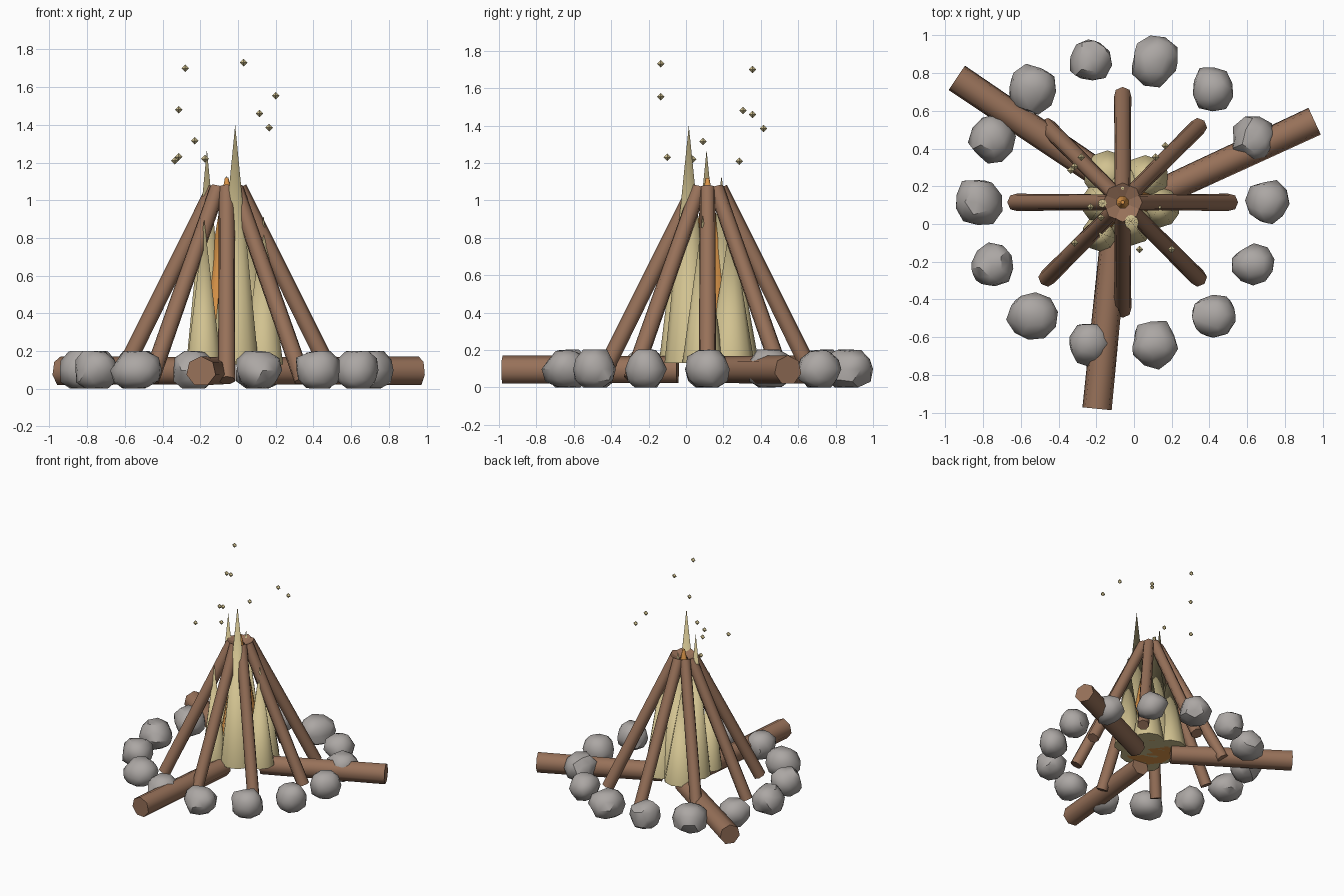
import bpy, bmesh, math, random
from mathutils import Vector

random.seed(4)
cube = bpy.data.objects.get("Cube")
if cube:
    bpy.data.objects.remove(cube)

FIRE = Vector((-0.06, 0.115, 0))  # middle of the fire


def material(name, rgb):
    m = bpy.data.materials.new(name)
    m.use_nodes = True
    m.diffuse_color = (*rgb, 1)
    m.node_tree.nodes["Principled BSDF"].inputs["Base Color"].default_value = (*rgb, 1)
    return m


BARK = material("bark brown", (0.31, 0.165, 0.10))
STONE = material("stone grey", (0.41, 0.385, 0.37))
FLAME = material("pale yellow flame", (0.64, 0.54, 0.28))
CORE = material("orange flame", (0.75, 0.32, 0.07))


def finish(bm, name, mat, angle):
    mesh = bpy.data.meshes.new(name)
    bm.to_mesh(mesh)
    bm.free()
    mesh.materials.append(mat)
    ob = bpy.data.objects.new(name, mesh)
    bpy.context.collection.objects.link(ob)
    bpy.ops.object.select_all(action='DESELECT')
    ob.select_set(True)
    bpy.context.view_layer.objects.active = ob
    if angle:
        bpy.ops.object.shade_smooth_by_angle(angle=math.radians(angle))
    return ob


def rod(name, start, end, r1, r2, sides, mat):
    """Tapered cylinder or cone running from start to end."""
    bm = bmesh.new()
    axis = end - start
    bmesh.ops.create_cone(bm, cap_ends=True, segments=sides, radius1=r1,
                          radius2=r2, depth=axis.length)
    ob = finish(bm, name, mat, 62)
    ob.rotation_mode = 'QUATERNION'
    ob.rotation_quaternion = axis.to_track_quat('Z', 'Y')
    ob.location = (start + end) / 2
    return ob


def polar(degrees, radius, z):
    a = math.radians(degrees)
    return FIRE + Vector((math.cos(a) * radius, math.sin(a) * radius, z))


# Ring of rough stones
COUNT = 14
for i in range(COUNT):
    bm = bmesh.new()
    bmesh.ops.create_icosphere(bm, subdivisions=2, radius=1)
    turn = random.uniform(0, math.tau)
    size = random.uniform(0.122, 0.14)
    for v in bm.verts:
        v.co *= random.uniform(0.86, 1.06)
        v.co.z = max(-0.8, min(0.85, v.co.z))
        v.co = Vector((v.co.x * size, v.co.y * size * 0.95, v.co.z * 0.122))
    ob = finish(bm, f"stone_{i + 1}", STONE, 40)
    ob.rotation_euler.z = turn
    ob.location = polar(i * 360 / COUNT, 0.77, 0.098)

# Thin logs leaning together
for i in range(8):
    rod(f"leaning_log_{i + 1}", polar(i * 45, 0.57, 0.045),
        polar(i * 45, 0.065, 1.065), 0.047, 0.043, 7, BARK)

# Thick logs lying on the ground: outer end, direction
for i, (x, y, heading) in enumerate([(0.958, 0.545, 24.8), (-0.94, 0.775, 146),
                                     (-0.196, -0.98, 264.3)]):
    a = math.radians(heading)
    outer = Vector((x, y, 0.092))
    inner = outer - Vector((math.cos(a), math.sin(a), 0)) * 0.94
    rod(f"ground_log_{i + 1}", inner, outer, 0.075, 0.08, 7, BARK)

# Flame tongues: x, y, base radius, tip height
BASE = 0.13
for i, (x, y, r, top) in enumerate([
        (-0.015, 0.015, 0.13, 1.40), (-0.165, 0.11, 0.115, 1.27),
        (-0.06, 0.19, 0.14, 1.13), (0.135, 0.09, 0.11, 0.92),
        (-0.18, -0.05, 0.095, 0.90), (0.06, 0.24, 0.125, 0.90),
        (-0.14, 0.26, 0.13, 0.85)]):
    rod(f"flame_{i + 1}", Vector((x, y, BASE)), Vector((x, y, top)), r, 0, 10, FLAME)
rod("flame_core", FIRE + Vector((0, 0, BASE)), FIRE + Vector((0, 0, 1.12)),
    0.19, 0.01, 10, CORE)

# Floating sparks
SPARKS = [(-0.28, 0.355, 1.70), (0.03, -0.135, 1.73), (0.2, -0.135, 1.555),
          (0.115, 0.355, 1.46), (0.165, 0.415, 1.385), (-0.315, 0.305, 1.48),
          (-0.23, 0.09, 1.315), (-0.335, 0.285, 1.21), (-0.315, -0.1, 1.23),
          (-0.175, 0.035, 1.22)]
for i, place in enumerate(SPARKS):
    bm = bmesh.new()
    for z in (1, -1):
        bmesh.ops.create_cone(bm, segments=4, radius1=0.02, radius2=0, depth=0.02)
        new = [v for v in bm.verts if not v.tag]
        for v in new:
            v.co.z = (v.co.z + 0.01) * z
            v.tag = True
    bmesh.ops.remove_doubles(bm, verts=bm.verts, dist=0.0005)
    bmesh.ops.recalc_face_normals(bm, faces=bm.faces)
    ob = finish(bm, f"spark_{i + 1}", FLAME, 0)
    ob.location = place
